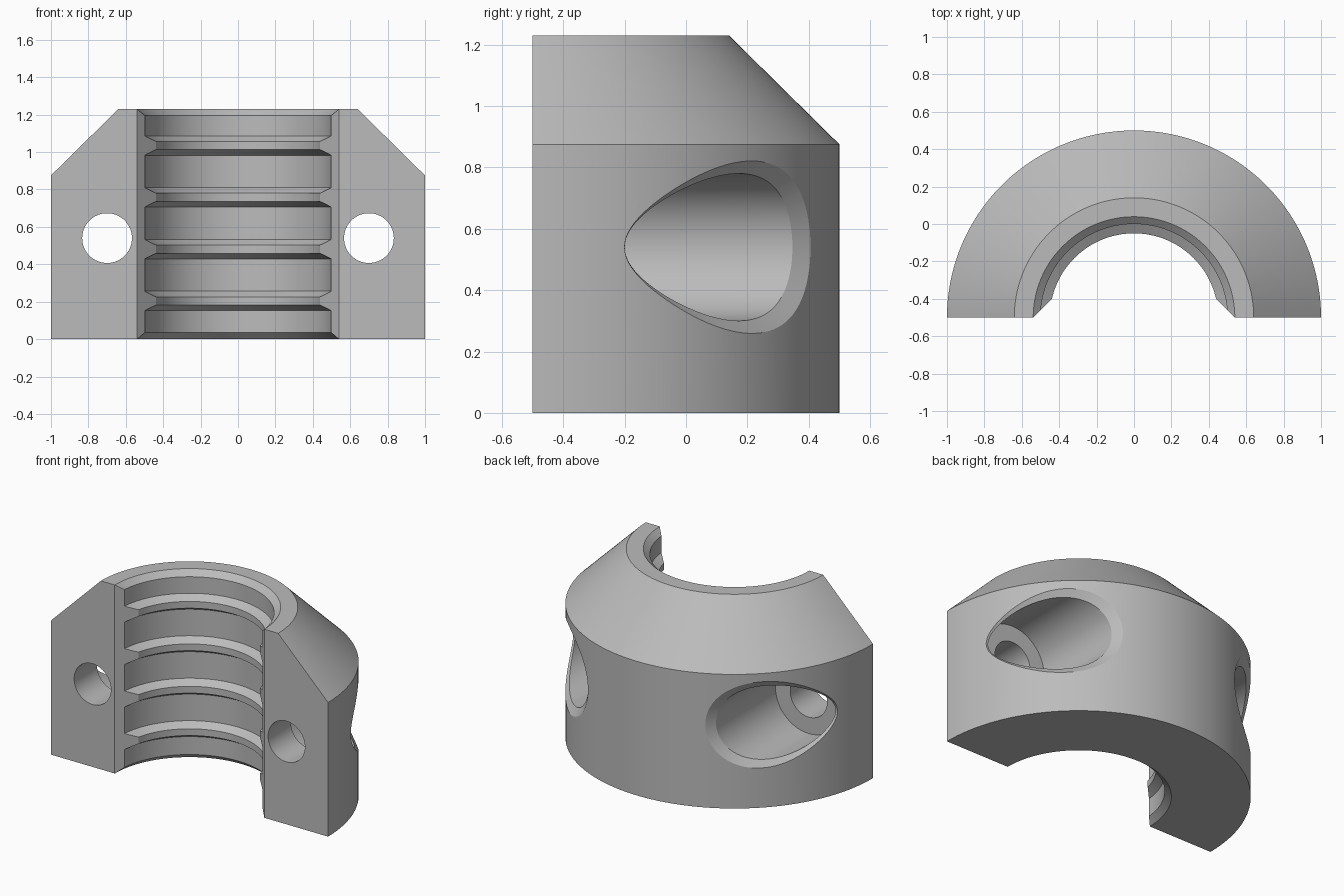
import bpy, bmesh, math
from math import sin, cos, pi, sqrt

if "Cube" in bpy.data.objects:
    bpy.data.objects.remove(bpy.data.objects["Cube"])

AXIS_Y = -0.5            # bore axis lies in the flat front face
HOLE_X, HOLE_Z = 0.7, 0.54

grey = bpy.data.materials.new("plain grey")
grey.use_nodes = True
colour = (0.5, 0.5, 0.5, 1)
grey.diffuse_color = colour
grey.node_tree.nodes["Principled BSDF"].inputs["Base Color"].default_value = colour


def make_object(name, bm):
    bmesh.ops.recalc_face_normals(bm, faces=bm.faces)
    mesh = bpy.data.meshes.new(name)
    bm.to_mesh(mesh)
    bm.free()
    obj = bpy.data.objects.new(name, mesh)
    bpy.context.collection.objects.link(obj)
    mesh.materials.append(grey)
    return obj


def loft(name, rings):
    """Closed solid through a list of equally long rings."""
    bm = bmesh.new()
    rows = [[bm.verts.new(p) for p in ring] for ring in rings]
    n = len(rows[0])
    for a, b in zip(rows, rows[1:]):
        for i in range(n):
            j = (i + 1) % n
            bm.faces.new((a[i], a[j], b[j], b[i]))
    bm.faces.new(rows[0])
    bm.faces.new(rows[-1])
    return make_object(name, bm)


# Half-ring body: outer cone, ribbed bore, chamfered bore ends
profile = [(0.539, 0), (1, 0), (1, 0.875), (0.64, 1.23), (0.539, 1.23), (0.5, 1.195)]
for k in range(4):
    z = 1.035 - 0.277 * k
    profile += [(0.5, z + 0.052), (0.45, z + 0.022), (0.45, z - 0.022), (0.5, z - 0.052)]
profile.append((0.5, 0.035))
STEPS = 128
body = loft("clamp_body", [
    [(r * cos(pi * s / STEPS), AXIS_Y + r * sin(pi * s / STEPS), z) for r, z in profile]
    for s in range(STEPS + 1)])

# Cutter for the 45 degree edges where the bore meets the front face
trapezoid = [(-0.64, -0.6), (0.64, -0.6), (0.34, -0.3), (-0.34, -0.3)]
cutters = [loft("front_edge_cutter", [[(x, y, z) for x, y in trapezoid] for z in (-0.1, 1.4)])]


def circle(side, r, y, n=64):
    return [(side * HOLE_X + r * cos(2 * pi * i / n), y, HOLE_Z + r * sin(2 * pi * i / n))
            for i in range(n)]


def counterbore(side, r=0.24, d=0.041, n=96):
    """Blind pocket whose mouth bevel follows the curved outer wall."""
    wall, mouth, far = [], [], []
    for i in range(n):
        c, s = cos(2 * pi * i / n), sin(2 * pi * i / n)
        x = HOLE_X + r * c
        y = sqrt(1 - x * x)
        e = d / sqrt(1 + (x / y * c) ** 2)
        y_out = sqrt(1 - (x + e * c) ** 2)
        y_in = y - d
        k = 1.6                      # run the bevel on past the wall
        re = r + e * k
        wall.append((side * x, AXIS_Y + y_in, HOLE_Z + r * s))
        mouth.append((side * (HOLE_X + re * c), AXIS_Y + y_in + (y_out - y_in) * k, HOLE_Z + re * s))
        far.append((mouth[-1][0], 0.9, mouth[-1][2]))
    floor = [(x, -0.265, z) for x, y, z in wall]
    return loft("counterbore_cutter", [floor, wall, mouth, far])


# Bolt holes and their counterbores on both sides
for side in (-1, 1):
    cutters.append(counterbore(side))
    cutters.append(loft("bolt_hole_cutter", [circle(side, 0.133, y) for y in (-0.7, -0.1)]))

bpy.ops.object.select_all(action='DESELECT')
bpy.context.view_layer.objects.active = body
body.select_set(True)
for cutter in cutters:
    cutter.hide_render = True
    mod = body.modifiers.new("cut", 'BOOLEAN')
    mod.operation = 'DIFFERENCE'
    mod.solver = 'EXACT'
    mod.object = cutter
    bpy.ops.object.modifier_apply(modifier=mod.name)
for cutter in cutters:
    bpy.data.objects.remove(cutter)

bpy.ops.object.shade_smooth_by_angle(angle=math.radians(20))
